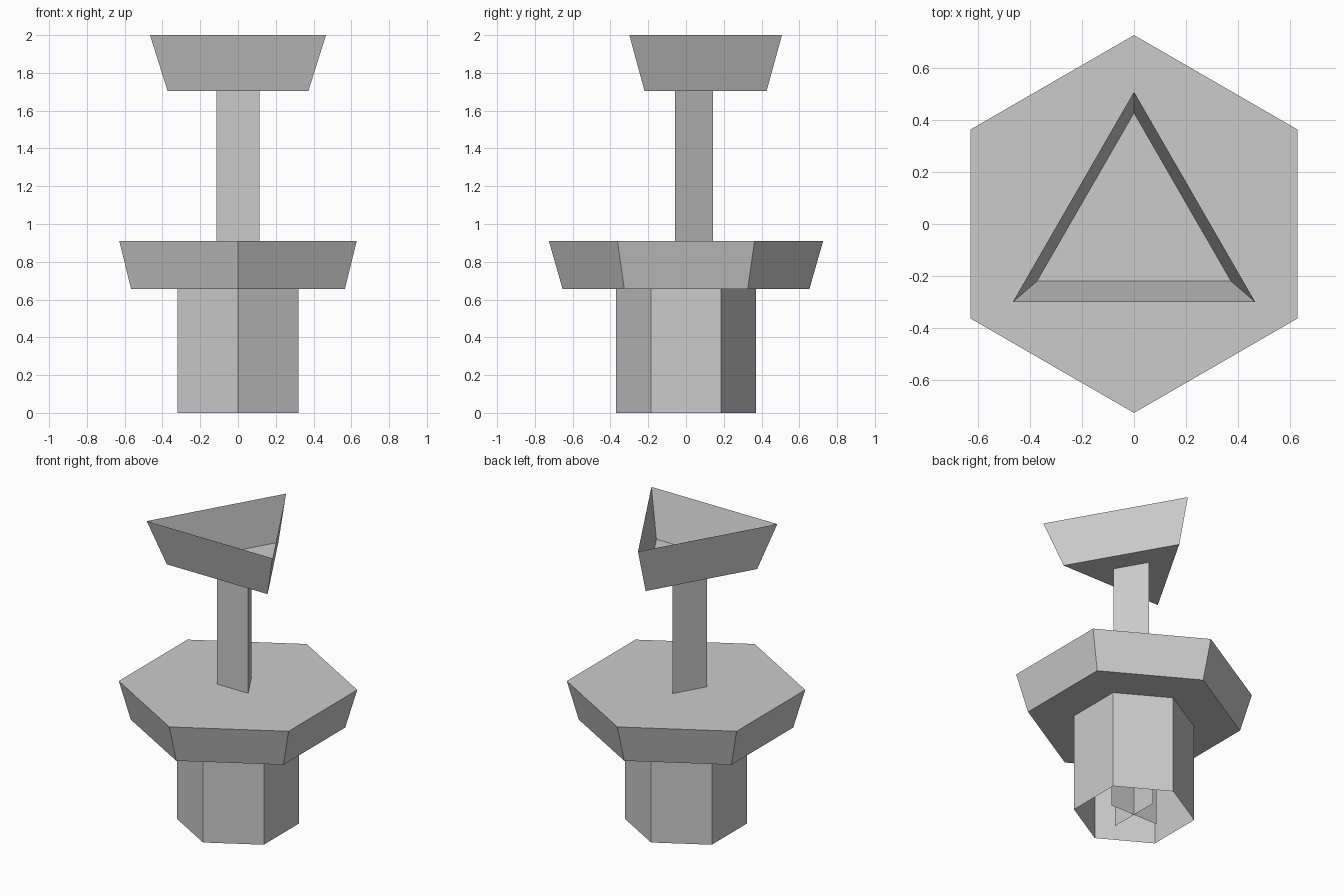
import bpy, bmesh
from math import sin, cos, pi

if "Cube" in bpy.data.objects:
    bpy.data.objects.remove(bpy.data.objects["Cube"])


def hexagon(r):
    # points lie on +y and -y
    return [(r * cos(pi / 2 + i * pi / 3), r * sin(pi / 2 + i * pi / 3)) for i in range(6)]


def triangle(half_width, front, back):
    return [(-half_width, front), (half_width, front), (0, back)]


def finish(name, bm):
    mesh = bpy.data.meshes.new(name)
    bm.to_mesh(mesh)
    bm.free()
    obj = bpy.data.objects.new(name, mesh)
    bpy.context.collection.objects.link(obj)
    return obj


def loft(name, lower, z0, upper, z1, cap_bottom=False, cap_top=False):
    """Straight walls between two outlines (counter-clockwise), optionally capped."""
    bm = bmesh.new()
    a = [bm.verts.new((x, y, z0)) for x, y in lower]
    b = [bm.verts.new((x, y, z1)) for x, y in upper]
    n = len(a)
    for i in range(n):
        j = (i + 1) % n
        bm.faces.new((a[i], a[j], b[j], b[i]))
    if cap_bottom:
        bm.faces.new(a[::-1])
    if cap_top:
        bm.faces.new(b)
    return finish(name, bm)


BASE_TOP, PLATE_TOP, DISH_FLOOR, TOP = 0.655, 0.91, 1.705, 2.0

# Hollow base, open underneath
loft("base_tube", hexagon(0.37), 0, hexagon(0.37), BASE_TOP)

# Crossed inner panels visible through the open base
bm = bmesh.new()
for dx, dy in ((0.18, 0), (0, 0.18)):
    bm.faces.new([bm.verts.new(p) for p in (
        (-dx, -dy, 0), (dx, dy, 0), (dx, dy, BASE_TOP), (-dx, -dy, BASE_TOP))])
finish("inner_cross", bm)

# Flared plate
loft("plate", hexagon(0.653), BASE_TOP, hexagon(0.726), PLATE_TOP, True, True)

# Three-sided post
post = triangle(0.115, -0.057, 0.143)
loft("post", post, PLATE_TOP, post, DISH_FLOOR)

# Open three-sided dish with a floor
loft("dish", triangle(0.373, -0.22, 0.427), DISH_FLOOR,
     triangle(0.466, -0.30, 0.508), TOP, cap_bottom=True)
